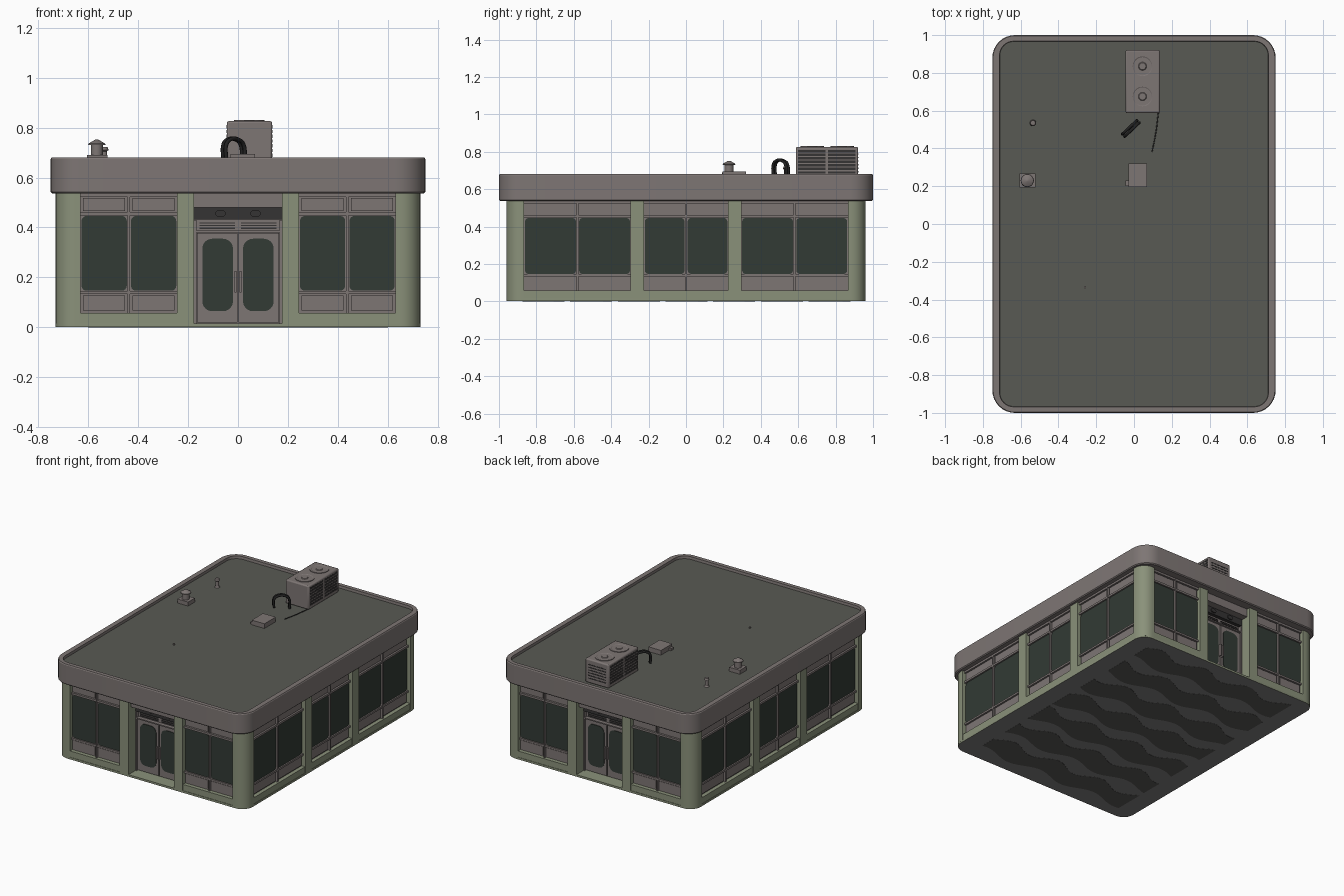
import bpy, bmesh, math
from mathutils import Vector

if "Cube" in bpy.data.objects:
    bpy.data.objects.remove(bpy.data.objects["Cube"])


def colour(name, r, g, b):
    m = bpy.data.materials.new(name)
    m.diffuse_color = (r, g, b, 1)
    m.use_nodes = True
    m.node_tree.nodes["Principled BSDF"].inputs["Base Color"].default_value = m.diffuse_color
    return m


MAUVE = colour("warm_grey", 0.208, 0.181, 0.175)
GREEN = colour("sage_green", 0.255, 0.285, 0.195)
GLASS = colour("dark_glass", 0.032, 0.043, 0.035)
ROOF = colour("roof_grey", 0.098, 0.102, 0.088)
DARK = colour("charcoal", 0.035, 0.033, 0.033)
BASE = colour("underside_grey", 0.21, 0.205, 0.203)
PATCH = colour("underside_patch_grey", 0.098, 0.097, 0.094)
BLACK = colour("hose_black", 0.015, 0.015, 0.015)


def rounded(u0, u1, v0, v1, r=0.0, n=6):
    """Rounded rectangle outline, anticlockwise."""
    if r <= 0:
        return [(u0, v0), (u1, v0), (u1, v1), (u0, v1)]
    pts = []
    for k, (u, v) in enumerate([(u1 - r, v1 - r), (u0 + r, v1 - r), (u0 + r, v0 + r), (u1 - r, v0 + r)]):
        for i in range(n + 1):
            a = math.pi / 2 * (k + i / n)
            pts.append((u + r * math.cos(a), v + r * math.sin(a)))
    return pts


def loft(bm, rings, mat=0, first=None, last=None):
    """Skin matching rings and cap both ends."""
    vs = [[bm.verts.new(p) for p in ring] for ring in rings]
    n = len(vs[0])
    for a, b in zip(vs, vs[1:]):
        for i in range(n):
            bm.faces.new((a[i], a[(i + 1) % n], b[(i + 1) % n], b[i])).material_index = mat
    bm.faces.new(vs[0][::-1]).material_index = mat if first is None else first
    bm.faces.new(vs[-1]).material_index = mat if last is None else last


def flat(pts, z):
    return [Vector((x, y, z)) for x, y in pts]


def block(bm, x0, x1, y0, y1, z0, z1, r=0.0, mat=0):
    pts = rounded(x0, x1, y0, y1, r)
    loft(bm, [flat(pts, z0), flat(pts, z1)], mat)


def disc(bm, x, y, levels, n=20, mat=0):
    """Turned shape from (radius, z) levels."""
    loft(bm, [[Vector((x + r * math.cos(2 * math.pi * i / n), y + r * math.sin(2 * math.pi * i / n), z))
               for i in range(n)] for r, z in levels], mat)


def panel(bm, a, u0, u1, z0, z1, d0, d1, r=0.0, mat=0):
    """Upright plate on the wall facing angle a, from depth d0 to d1."""
    nx, ny = round(math.cos(a)), round(math.sin(a))
    loft(bm, [[Vector((d * nx - u * ny, d * ny + u * nx, z)) for u, z in rounded(u0, u1, z0, z1, r)]
              for d in (d0, d1)], mat)


def finish(name, bm, *mats):
    bmesh.ops.recalc_face_normals(bm, faces=bm.faces)
    me = bpy.data.meshes.new(name)
    bm.to_mesh(me)
    bm.free()
    for m in mats:
        me.materials.append(m)
    for p in me.polygons:
        p.use_smooth = True
    me.set_sharp_from_angle(angle=math.radians(32))
    ob = bpy.data.objects.new(name, me)
    bpy.context.collection.objects.link(ob)
    return ob


def tube(name, pts, radius, mat):
    cu = bpy.data.curves.new(name, 'CURVE')
    cu.dimensions = '3D'
    cu.bevel_depth = radius
    cu.bevel_resolution = 2
    cu.resolution_u = 6
    cu.use_fill_caps = True
    sp = cu.splines.new('BEZIER')
    sp.bezier_points.add(len(pts) - 1)
    for b, p in zip(sp.bezier_points, pts):
        b.co = p
        b.handle_left_type = b.handle_right_type = 'AUTO'
    cu.materials.append(mat)
    bpy.context.collection.objects.link(bpy.data.objects.new(name, cu))


FRONT, BACK, RIGHT, LEFT = -math.pi / 2, math.pi / 2, 0.0, math.pi
ENDS, SIDES = (FRONT, BACK), (RIGHT, LEFT)

# Walls: centre block and four wings beside the recessed entrances
bm = bmesh.new()
block(bm, -0.70, 0.70, -0.86, 0.86, 0.01, 0.54)
for s in (-1, 1):
    for x0, x1 in ((-0.70, -0.20), (0.20, 0.70)):
        block(bm, x0, x1, min(s * 0.86, s * 0.93), max(s * 0.86, s * 0.93), 0.01, 0.54)
for a in ENDS:
    panel(bm, a, -0.178, 0.178, 0.48, 0.54, 0.86, 0.935)
finish("walls", bm, MAUVE)

# Floor slab with grey underside
bm = bmesh.new()
pts = rounded(-0.73, 0.73, -0.96, 0.96, 0.08)
loft(bm, [flat(pts, 0.001), flat(pts, 0.015)], 0, first=1)
finish("floor_slab", bm, GREEN, BASE)

# Wavy dark patches under the slab
bm = bmesh.new()
for k in range(7):
    yc = (k - 3) * 0.255
    xs = [-0.6 + 1.2 * i / 40 for i in range(41)]
    lo = [(x, yc - 0.08 + 0.03 * math.sin(14 * x + k)) for x in xs]
    hi = [(x, yc + 0.08 + 0.035 * math.sin(17 * x + 2 * k)) for x in reversed(xs)]
    loft(bm, [flat(lo + hi, 0.0), flat(lo + hi, 0.002)])
finish("underside_patches", bm, PATCH)

# Green posts: rounded corners, entrance posts and side posts
bm = bmesh.new()
for sx in (-1, 1):
    for sy in (-1, 1):
        arc = [(0.65 + 0.08 * math.cos(t * math.pi / 16), 0.88 + 0.08 * math.sin(t * math.pi / 16)) for t in range(9)]
        pts = [(sx * x, sy * y) for x, y in [(0.63, 0.865), (0.73, 0.865)] + arc + [(0.63, 0.96)]]
        loft(bm, [flat(pts, 0.01), flat(pts, 0.545)])
for a in ENDS:
    for s in (-1, 1):
        panel(bm, a, s * 0.21 - 0.034, s * 0.21 + 0.034, 0.01, 0.545, 0.855, 0.96)
for a in SIDES:
    for u in (-0.26, 0.26):
        panel(bm, a, u - 0.036, u + 0.036, 0.01, 0.545, 0.69, 0.73)
finish("posts", bm, GREEN)

# Window bays: green sill, frame bars, twin panes
BAYS = [(a, d, u0, u1) for a in ENDS for d, u0, u1 in ((0.93, -0.63, -0.244), (0.93, 0.244, 0.63))]
BAYS += [(a, 0.70, u0, u1) for a in SIDES for u0, u1 in ((-0.865, -0.296), (-0.224, 0.224), (0.296, 0.865))]
sill, frame, pane = bmesh.new(), bmesh.new(), bmesh.new()
for a, d, u0, u1 in BAYS:
    mid = (u0 + u1) / 2
    panel(sill, a, u0, u1, 0.01, 0.058, d - 0.02, d + 0.027)
    for z0, z1 in ((0.133, 0.146), (0.448, 0.462), (0.523, 0.54)):
        panel(frame, a, u0, u1, z0, z1, d - 0.01, d + 0.014)
    panel(frame, a, mid - 0.005, mid + 0.005, 0.056, 0.53, d - 0.01, d + 0.016)
    for l, r in ((u0, mid - 0.005), (mid + 0.005, u1)):
        panel(pane, a, l + 0.004, r - 0.003, 0.147, 0.446, d - 0.002, d + 0.006, 0.02)
        # Raised panels under and over the glass
        panel(frame, a, l + 0.01, r - 0.01, 0.067, 0.128, d - 0.01, d + 0.007)
        panel(frame, a, l + 0.01, r - 0.01, 0.467, 0.518, d - 0.01, d + 0.007)
finish("window_sills", sill, GREEN)
finish("window_frames", frame, MAUVE)
finish("window_glass", pane, GLASS)

# Double doors, vents, handles and light box in each entrance
leaf, glass, trim = bmesh.new(), bmesh.new(), bmesh.new()
for a in ENDS:
    panel(trim, a, -0.178, 0.178, 0.432, 0.4795, 0.855, 0.885)
    panel(leaf, a, -0.176, 0.176, 0.38, 0.388, 0.855, 0.885)
    for s in (-1, 1):
        def span(p, q):
            return min(s * p, s * q), max(s * p, s * q)
        panel(leaf, a, *span(0.003, 0.165), 0.02, 0.377, 0.855, 0.875)
        panel(leaf, a, *span(0.167, 0.178), 0.015, 0.43, 0.855, 0.885)
        panel(glass, a, *span(0.02, 0.143), 0.065, 0.355, 0.87, 0.879, 0.04)
        panel(leaf, a, *span(0.006, 0.014), 0.14, 0.225, 0.87, 0.895)
        panel(trim, a, *span(0.05, 0.09), 0.443, 0.469, 0.88, 0.892, 0.012)
        for k in range(3):
            panel(trim, a, *span(0.012, 0.155), 0.394 + k * 0.011, 0.399 + k * 0.011, 0.855, 0.865)
finish("doors", leaf, MAUVE)
finish("door_glass", glass, GLASS)
finish("entrance_light_box", trim, DARK)

# Overhanging fascia with sunken roof deck
bm = bmesh.new()
RINGS = [(0.744, 0.994, 0.114, 0.537), (0.75, 1.0, 0.12, 0.543),
         (0.75, 1.0, 0.12, 0.674), (0.746, 0.996, 0.116, 0.68), (0.712, 0.968, 0.075, 0.68),
         (0.71, 0.966, 0.073, 0.662)]
loft(bm, [flat(rounded(-x, x, -y, y, r, 8), z) for x, y, r, z in RINGS], 0, last=1)
finish("fascia_and_roof", bm, MAUVE, ROOF)

# Rooftop cooling unit with louvres and two fans
bm = bmesh.new()
block(bm, -0.045, 0.137, 0.587, 0.92, 0.66, 0.826)
ob = finish("cooling_unit", bm, MAUVE)
bev = ob.modifiers.new("soft_edges", 'BEVEL')
bev.width, bev.segments = 0.008, 2
bm = bmesh.new()
for x0, x1 in ((-0.0462, -0.04), (0.13, 0.1382)):
    for y0, y1 in ((0.60, 0.745), (0.76, 0.905)):
        for k in range(7):
            block(bm, x0, x1, y0, y1, 0.683 + k * 0.019, 0.696 + k * 0.019)
for k in range(6):
    block(bm, -0.025, 0.115, 0.915, 0.9215, 0.69 + k * 0.019, 0.697 + k * 0.019)
finish("cooling_unit_louvres", bm, DARK)
bm = bmesh.new()
for y in (0.675, 0.835):
    disc(bm, 0.045, y, [(0.062, 0.82), (0.062, 0.83), (0.052, 0.83), (0.048, 0.8275), (0.022, 0.8275), (0.018, 0.831)], 28)
finish("cooling_unit_fans", bm, MAUVE)

# Low roof box, capped flue and small vent pipes
bm = bmesh.new()
block(bm, -0.045, -0.02, 0.20, 0.23, 0.66, 0.678)
block(bm, -0.03, 0.068, 0.195, 0.32, 0.66, 0.695)
block(bm, -0.605, -0.522, 0.193, 0.268, 0.66, 0.69)
disc(bm, -0.565, 0.23, [(0.024, 0.68), (0.024, 0.73), (0.035, 0.731), (0.033, 0.736), (0.006, 0.752)])
disc(bm, -0.26, -0.335, [(0.006, 0.655), (0.006, 0.672)], 8)
disc(bm, -0.535, 0.535, [(0.019, 0.66), (0.012, 0.67), (0.011, 0.705), (0.017, 0.71), (0.013, 0.722)], 12)
finish("roof_vents", bm, MAUVE)

# Hoses and cable beside the cooling unit
for i, o in enumerate((-0.006, 0.006)):
    path = [(-0.053, 0.472, 0.675), (-0.053, 0.472, 0.73), (-0.04, 0.484, 0.75),
            (0.0, 0.522, 0.75), (0.017, 0.538, 0.73), (0.02, 0.54, 0.66)]
    tube("hose_%d" % (i + 1), [(x + o, y - o, z) for x, y, z in path], 0.008, BLACK)
tube("roof_cable", [(0.13, 0.60, 0.664), (0.115, 0.48, 0.664), (0.095, 0.38, 0.664)], 0.003, DARK)
